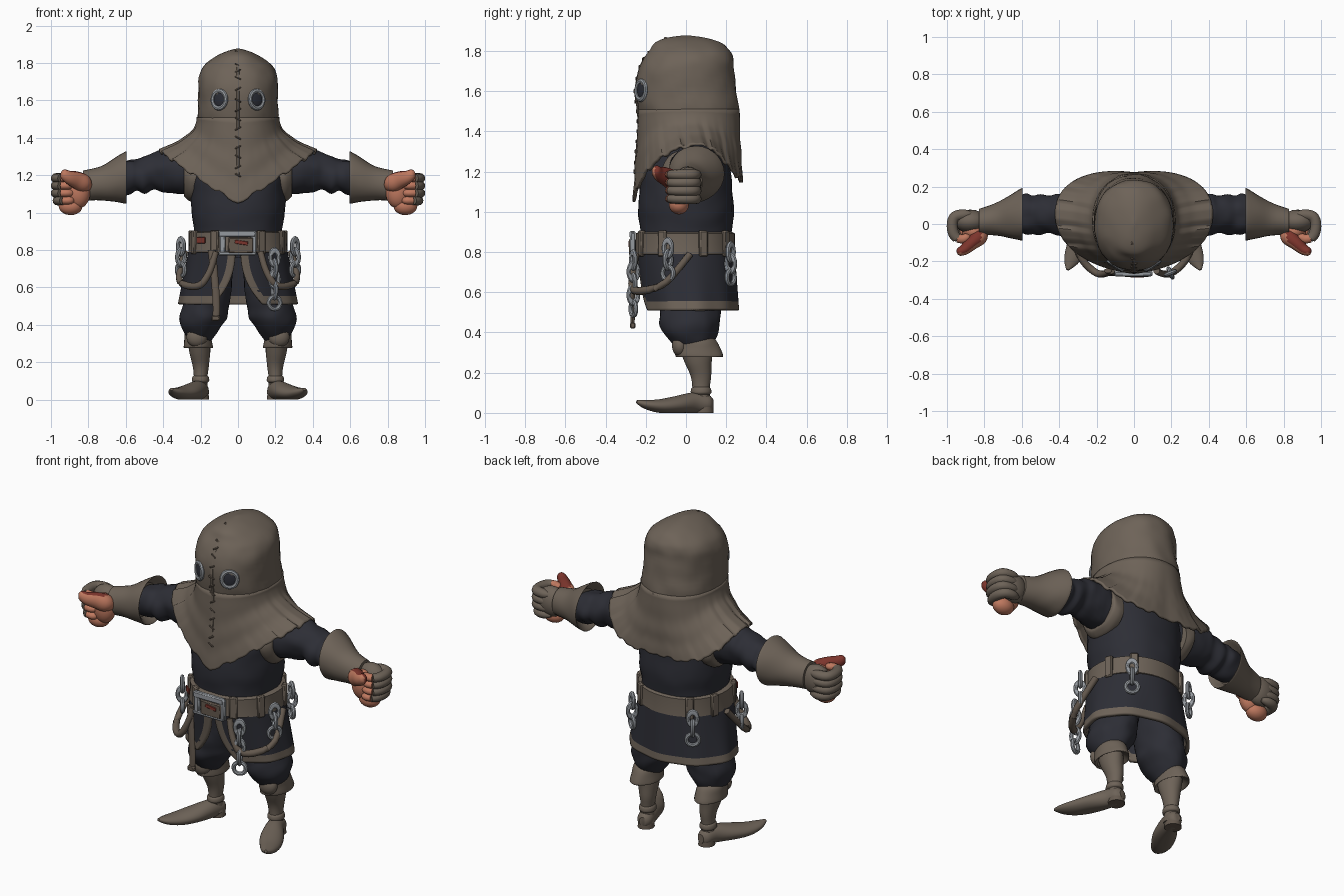
import bpy, bmesh, math
from math import sin, cos, pi
from mathutils import Vector, Matrix, Euler, noise

if "Cube" in bpy.data.objects:
    bpy.data.objects.remove(bpy.data.objects["Cube"], do_unlink=True)

X, Y, Z = Vector((1, 0, 0)), Vector((0, 1, 0)), Vector((0, 0, 1))
made = []


def material(name, r, g, b):
    m = bpy.data.materials.new(name)
    m.use_nodes = True
    m.diffuse_color = (r, g, b, 1)
    m.node_tree.nodes["Principled BSDF"].inputs["Base Color"].default_value = (r, g, b, 1)
    return m


leather = material("brown leather", .155, .125, .098)
strap = material("dark strap leather", .128, .1, .077)
cloth = material("dark navy cloth", .026, .027, .036)
skin = material("skin", .52, .19, .115)
red = material("dark red", .2, .035, .025)
metal = material("grey metal", .3, .32, .345)
lens = material("dark lens", .024, .026, .036)


def finish(bm, name, mats, mirror=False, thick=0, rule=None, bevel=0):
    bmesh.ops.recalc_face_normals(bm, faces=bm.faces)
    if rule:
        bm.normal_update()
        for f in bm.faces:
            f.material_index = rule(f.calc_center_median(), f.normal)
    me = bpy.data.meshes.new(name)
    bm.to_mesh(me)
    bm.free()
    for m in mats if isinstance(mats, list) else [mats]:
        me.materials.append(m)
    ob = bpy.data.objects.new(name, me)
    bpy.context.collection.objects.link(ob)
    if bevel:
        ob.modifiers.new("Bevel", 'BEVEL').width = bevel
    if thick:
        mod = ob.modifiers.new("Thickness", 'SOLIDIFY')
        mod.thickness, mod.offset = thick, 0
    if mirror:
        ob.modifiers.new("Mirror", 'MIRROR')
    made.append(ob)


def smooth(rings, steps):
    """Catmull-Rom interpolation of centre and radii."""
    out, last = [], len(rings) - 1
    for i in range(last):
        quad = [rings[max(0, min(last, i + k))] for k in (-1, 0, 1, 2)]
        for s in range(steps):
            t = s / steps
            out.append([.5 * (2*b + (c-a)*t + (2*a-5*b+4*c-d)*t*t + (3*b-a-3*c+d)*t**3)
                        for a, b, c, d in zip(*quad)])
    return out + [list(rings[-1])]


def power(v, e):
    return math.copysign(abs(v) ** e, v)


def loft(name, rings, mats, frame=(X, Y), n=28, p=2, wob=0, steps=4, **kw):
    """Skin elliptical rings; frame is two fixed axes, or one reference for a sweep."""
    bm, rows = bmesh.new(), []
    path = smooth(rings, steps)
    for i, (x, y, z, a, b) in enumerate(path):
        c = Vector((x, y, z))
        if isinstance(frame, tuple):
            u, v = frame
        else:
            d = Vector(path[min(i+1, len(path)-1)][:3]) - Vector(path[max(i-1, 0)][:3])
            u = d.cross(frame).normalized()
            v = u.cross(d).normalized()
        row = []
        for k in range(n):
            t = 2 * pi * k / n
            q = u * max(a, .002) * power(cos(t), 2/p) + v * max(b, .002) * power(sin(t), 2/p)
            q = c + q * (1 + wob * noise.noise((c + q) * 14))
            q.z = max(q.z, 0)
            row.append(bm.verts.new(q))
        rows.append(row)
    for r, s in zip(rows, rows[1:]):
        for k in range(n):
            bm.faces.new((r[k], r[(k+1) % n], s[(k+1) % n], s[k]))
    bm.faces.new(rows[0])
    bm.faces.new(rows[-1])
    finish(bm, name, mats, **kw)


def sheet(name, fn, cols, rows, mats, **kw):
    """Grid surface from fn(u, t); coinciding borders are welded."""
    bm = bmesh.new()
    g = [[bm.verts.new(fn(i / cols, j / rows)) for i in range(cols + 1)] for j in range(rows + 1)]
    for j in range(rows):
        for i in range(cols):
            bm.faces.new((g[j][i], g[j][i+1], g[j+1][i+1], g[j+1][i]))
    bmesh.ops.remove_doubles(bm, verts=bm.verts, dist=.0005)
    finish(bm, name, mats, **kw)


def blob(name, loc, size, mats, rot=Euler(), **kw):
    bm = bmesh.new()
    bmesh.ops.create_icosphere(bm, subdivisions=3, radius=1)
    bm.transform(Matrix.LocRotScale(Vector(loc), rot, Vector(size)))
    finish(bm, name, mats, **kw)


def box(name, loc, size, mats, yaw=0, tilt=0, bevel=.006, **kw):
    bm = bmesh.new()
    bmesh.ops.create_cube(bm, size=1)
    bm.transform(Matrix.LocRotScale(Vector(loc), Euler((0, tilt, yaw)), Vector(size)))
    finish(bm, name, mats, bevel=bevel, **kw)


def ring(name, loc, rot, R, r, stretch=1, **kw):
    m = Matrix.LocRotScale(Vector(loc), rot, None)
    def fn(u, t):
        w = R + r * cos(2*pi*t)
        return m @ Vector((w*cos(2*pi*u), stretch*w*sin(2*pi*u), r*sin(2*pi*t)))
    sheet(name, fn, 20, 8, metal, **kw)


# hood with seam and stitches
loft("hood", [(0, 0, 1.878, .005, .01), (0, 0, 1.865, .055, .1), (0, .01, 1.84, .11, .165),
              (0, .02, 1.8, .17, .2), (0, .012, 1.76, .2, .222), (0, 0, 1.7, .212, .238),
              (0, 0, 1.6, .212, .25), (0, .015, 1.5, .216, .25), (0, .02, 1.42, .2, .23)],
     leather, n=48, p=2.15, wob=.03)
seam = [(0, -.1, 1.858), (0, -.182, 1.79), (0, -.226, 1.72), (0, -.25, 1.6), (0, -.238, 1.5),
        (0, -.236, 1.4), (0, -.245, 1.3), (0, -.252, 1.2)]
loft("hood_seam", [(*q, .006, .009) for q in seam], leather, X, n=8)
for i, (x, y, z) in enumerate(smooth(seam, 2)):
    box("seam_stitch", (0, y - .002, z), (.036, .016, .008), strap, tilt=.5 * (-1) ** i, bevel=.003)


# ragged shoulder mantle, dipping to a point in front
def mantle(u, t):
    a = 2 * pi * u
    c, s = power(cos(a), .92), power(sin(a), .92)
    k = abs(c)
    hem = 1.05 + .28 * k ** 1.1 if s < 0 else 1.15 + .18 * k ** 4
    hem += .012 * sin(26 * a) * sin(8 * a)
    fold = 1 + .03 * sin(t * 15) * t * (1 - t)
    rx, ry = .214 + .206 * t ** 1.8, .245 + .02 * t
    return Vector((rx * fold * c, .015 - .01 * t + .05 * k * t + ry * fold * s,
                   1.51 + (hem - 1.51) * t ** .78))


sheet("mantle", mantle, 120, 28, leather, thick=.014)

# goggles
for s in (-1, 1):
    d = Vector((s * .55, -.85, .05))
    turn = d.to_track_quat('Z', 'Y')
    at = Vector((s * .1, -.222, 1.605))
    ring("goggle_rim", at, turn, .042, .012, 1.1)
    blob("goggle_lens", at, (.038, .042, .009), lens, turn)

# tunic body
loft("tunic", [(0, 0, .76, .235, .22), (0, 0, .9, .235, .228), (0, 0, 1, .25, .238),
               (0, 0, 1.1, .255, .232), (0, 0, 1.2, .255, .222), (0, .01, 1.3, .23, .195),
               (0, .02, 1.38, .17, .16)], cloth, n=40, p=2.2, wob=.02)

# arms: armhole band, sleeve, flared gauntlet
loft("armhole_bands", [(.22, .03, 1.19, .15, .13), (.255, .03, 1.19, .15, .13), (.285, .04, 1.2, .135, .12),
                       (.29, .04, 1.2, .11, .1)], leather, (Y, Z), wob=.05, mirror=True)
loft("sleeves", [(.18, .03, 1.2, .11, .11), (.3, .04, 1.22, .12, .12), (.4, .05, 1.225, .115, .112),
                 (.45, .05, 1.22, .1, .096), (.5, .05, 1.2, .108, .1), (.54, .05, 1.2, .098, .086),
                 (.58, .05, 1.19, .106, .094), (.66, .05, 1.18, .09, .08)],
     cloth, (Y, Z), wob=.12, mirror=True)
loft("gauntlets", [(.64, .045, 1.185, .095, .095), (.605, .05, 1.19, .125, .125), (.6, .05, 1.19, .14, .139),
                   (.66, .04, 1.175, .117, .118), (.74, .025, 1.155, .086, .09), (.83, .01, 1.145, .07, .08)],
     leather, (Y, Z), wob=.03, mirror=True)

# fists: gloved fingers with bare tips, palm and thumb
blob("gloved_hands", (.875, .015, 1.135), (.09, .062, .088), leather, mirror=True)
for i in range(4):
    z = 1.185 - .04 * i
    e = .01 * (i == 3)
    loft("gloved_finger", [(.86, .045, z, .012, .012), (.9, .05, z, .027, .025), (.955 - e, .04, z, .029, .027),
                           (.972 - e, 0, z, .029, .027), (.965 - e, -.05, z, .029, .025),
                           (.945 - e, -.078, z, .026, .023)],
         leather, Z, n=12, mirror=True)
    loft("bare_fingertip", [(.945 - e, -.075, z, .024, .021), (.915 - e, -.08, z, .024, .021),
                            (.89, -.068, z, .02, .018), (.88, -.06, z, .006, .006)],
         skin, Z, n=12, mirror=True)
blob("palms", (.855, -.04, 1.11), (.066, .055, .088), skin, mirror=True)
blob("hand_undersides", (.895, -.035, 1.035), (.064, .05, .048), skin, mirror=True)
loft("thumbs", [(.8, -.03, 1.13, .02, .02), (.825, -.065, 1.155, .045, .048), (.865, -.1, 1.175, .038, .046),
                (.905, -.135, 1.19, .03, .036), (.935, -.15, 1.21, .021, .024), (.945, -.155, 1.215, .004, .004)],
     [skin, red], Z, n=20, mirror=True,
     rule=lambda c, d: int(c.x > .82 and d.y > -.4 and (d.z > 0 or d.x > .2)))


# skirt with trimmed hem and front slit
def skirt(u, t):
    start = .05 + .38 * t ** 2.5
    a = -pi / 2 + start + (2 * pi - 2 * start) * u
    w = 1 + .015 * sin(a * 9) * t
    return Vector(((.25 + .06 * t) * w * cos(a), -.005 + .03 * t + (.236 - .01 * t) * w * sin(a), .82 - .31 * t))


def trim(c, d):
    t = (.82 - c.z) / .31
    return int(c.z < .555 or (c.y < 0 and abs(c.x) < .048 + .115 * t ** 2.5))


sheet("skirt", skirt, 120, 28, [cloth, leather], thick=.02, rule=trim)

# breeches and boots
loft("breeches", [(.2, .04, .31, .055, .07), (.2, .03, .36, .09, .11), (.185, .02, .43, .125, .145),
                  (.17, .02, .5, .125, .15), (.15, .02, .6, .12, .15), (.13, .02, .75, .11, .15)],
     cloth, wob=.08, mirror=True)
loft("boot_cuffs", [(.21, .06, .31, .05, .07), (.21, .065, .285, .068, .1), (.212, .065, .28, .078, .118),
                    (.212, .06, .32, .074, .114), (.215, .05, .36, .068, .1), (.215, .04, .385, .05, .075)],
     leather, wob=.06, mirror=True)
blob("knee_pads", (.22, -.03, .335), (.056, .04, .055), leather, mirror=True)
loft("boot_shafts", [(.2, .08, .03, .045, .045), (.2, .075, .1, .036, .042), (.2, .075, .18, .043, .05),
                     (.205, .06, .25, .056, .068), (.21, .05, .32, .06, .085)], leather, wob=.05, mirror=True)
loft("boot_ankle_bands", [(.2, .075, .09, .036, .04), (.2, .075, .1, .046, .051), (.2, .075, .12, .044, .049),
                          (.2, .075, .13, .036, .04)], leather, mirror=True)
loft("boot_feet", [(.193, .135, .045, .02, .025), (.197, .11, .045, .042, .045), (.215, .04, .05, .05, .052),
                   (.26, -.05, .04, .065, .043), (.305, -.13, .034, .058, .034), (.338, -.2, .042, .038, .022),
                   (.355, -.245, .056, .008, .008)], leather, Z, mirror=True)
loft("boot_heels", [(.2, .09, 0, .046, .048), (.2, .09, .04, .042, .045)], strap, steps=1, mirror=True)

# belt, keepers and buckle
loft("belt", [(0, -.003, .785, .25, .238), (0, -.003, .79, .266, .25), (0, -.003, .84, .26, .246),
              (0, -.003, .893, .26, .246), (0, -.003, .9, .24, .23)], leather, n=48, steps=1, p=2.1)
for deg in (-62, -28, 20, 52):
    a = math.radians(deg)
    box("belt_keepers", (.264 * cos(a), .249 * sin(a), .842), (.026, .045, .128), leather,
        yaw=a, mirror=True)
box("belt_patch", (-.198, -.19, .853), (.055, .008, .034), red, yaw=-.65, bevel=.002)
for z, h in ((.782, .022), (.887, .036)):
    box("buckle_bar", (-.005, -.266, z), (.2, .028, h), metal)
box("buckle_sides", (.084, -.264, .835), (.032, .028, .125), metal, mirror=True)
box("buckle_tongue", (.015, -.266, .825), (.135, .034, .085), strap)
box("buckle_mark", (.018, -.284, .84), (.07, .006, .02), red, tilt=.15, bevel=.002)

# hanging straps and looped cords
loft("looped_cords", [(.12, -.25, .79, .018, .018), (.15, -.265, .69, .018, .018), (.2, -.262, .615, .02, .02),
                      (.27, -.2, .61, .02, .02), (.315, -.1, .65, .018, .018), (.285, .02, .79, .018, .018)],
     strap, Vector((.3, 1, .2)), n=10, mirror=True)
loft("hanging_strap", [(-.14, -.25, .8, .022, .012), (-.125, -.262, .65, .02, .011), (-.115, -.265, .5, .02, .011),
                       (-.12, -.265, .42, .018, .009)], strap, n=12)
box("strap_tip", (-.12, -.265, .435), (.045, .028, .03), strap)


# chains hanging from the belt
def chain(x, y, top, count, yaw, mirror):
    for i in range(count):
        end = i == count - 1
        ring("chain_link", (x, y, top - .058 * i - .01 * end), Euler((pi/2, 0, yaw + pi/2 * (i % 2))),
             .034 if end else .025, .012, 1 if end else 1.5, mirror=mirror)


chain(.195, -.262, .76, 5, .4, False)
chain(.305, -.09, .82, 3, .9, True)
chain(.2, .222, .8, 3, -.6, True)

# smooth shading with crisp edges
bpy.ops.object.select_all(action='DESELECT')
for ob in made:
    ob.select_set(True)
bpy.context.view_layer.objects.active = made[0]
bpy.ops.object.shade_smooth_by_angle(angle=math.radians(40))
